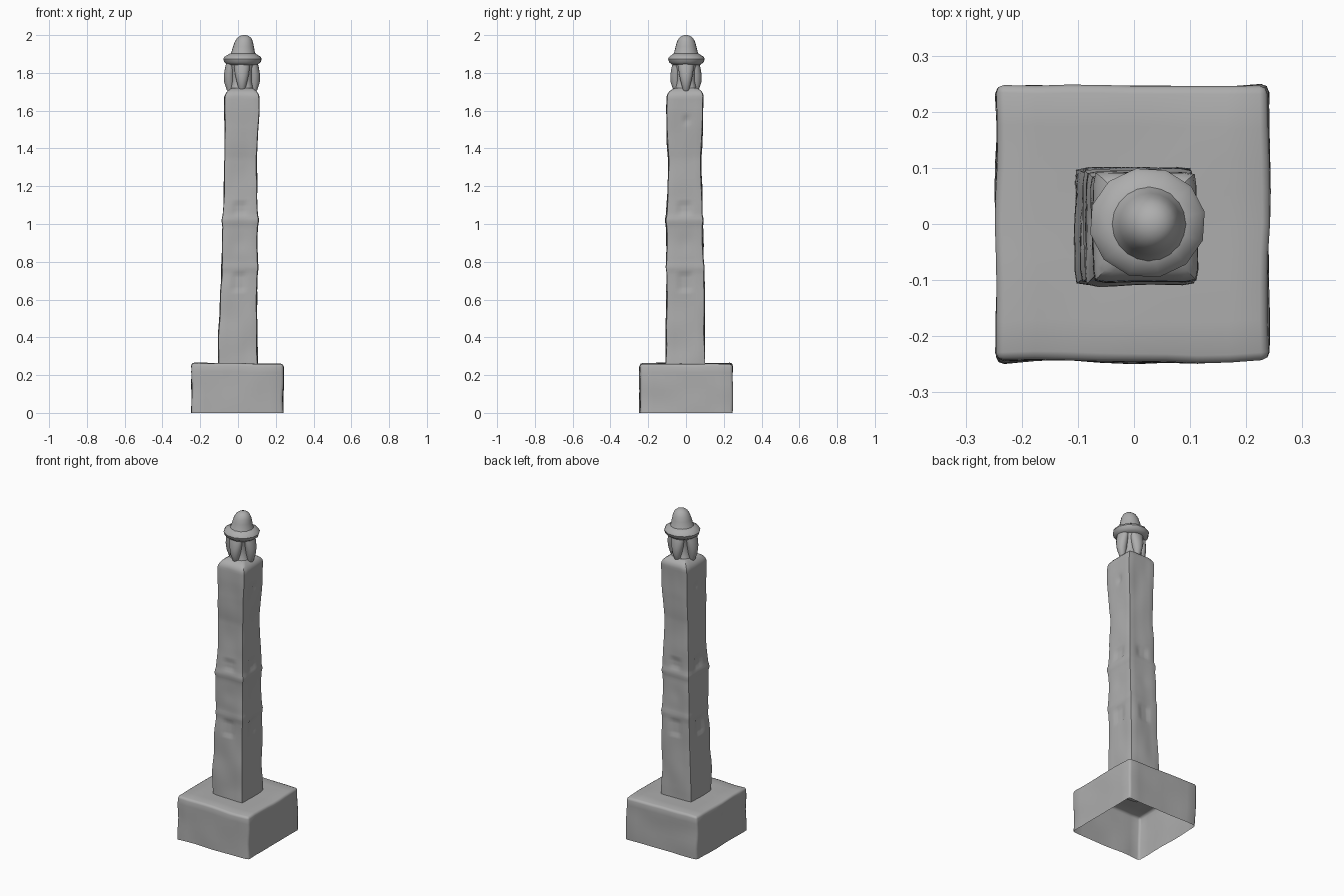
import bpy, bmesh, math
from mathutils import Vector, noise

cube = bpy.data.objects.get("Cube")
if cube:
    bpy.data.objects.remove(cube)

stone = bpy.data.materials.new("grey stone")
stone.use_nodes = True
GREY = (0.42, 0.42, 0.42, 1)
stone.diffuse_color = GREY
stone.node_tree.nodes["Principled BSDF"].inputs["Base Color"].default_value = GREY


def finish(name, bm, angle=40):
    bmesh.ops.recalc_face_normals(bm, faces=bm.faces)
    mesh = bpy.data.meshes.new(name)
    bm.to_mesh(mesh)
    bm.free()
    mesh.materials.append(stone)
    mesh.polygons.foreach_set("use_smooth", [True] * len(mesh.polygons))
    mesh.set_sharp_from_angle(angle=math.radians(angle))
    obj = bpy.data.objects.new(name, mesh)
    bpy.context.collection.objects.link(obj)
    return obj


def loft(rings, n=32, p=2, turn=0.0):
    """Rings are (z, centre x, centre y, half x, half y); p=2 round, large p square."""
    bm = bmesh.new()
    loops = []
    for z, cx, cy, rx, ry in rings:
        loop = []
        for i in range(n):
            a = 2 * math.pi * i / n + turn
            c, s = math.cos(a), math.sin(a)
            r = (abs(c) ** p + abs(s) ** p) ** (-1 / p)
            loop.append(bm.verts.new((cx + rx * r * c, cy + ry * r * s, z)))
        loops.append(loop)
    for lo, hi in zip(loops, loops[1:]):
        for i in range(n):
            j = (i + 1) % n
            bm.faces.new((lo[i], lo[j], hi[j], hi[i]))
    bm.faces.new(loops[0][::-1])
    bm.faces.new(loops[-1])
    return bm


def between(keys, z):
    for a, b in zip(keys, keys[1:]):
        if z <= b[0]:
            t = max(0, (z - a[0]) / (b[0] - a[0]))
            return [u + (v - u) * t for u, v in zip(a, b)]
    return list(keys[-1])


def bump(v, centre, width):
    return math.exp(-((v - centre) / width) ** 2)


def box(v, lo, hi, soft=0.008):
    return max(0, min(1, (v - lo) / soft, (hi - v) / soft))


# Plinth: worn block, open underneath
bm = bmesh.new()
bmesh.ops.create_cube(bm, size=1)
for v in bm.verts:
    v.co = Vector((v.co.x * 0.485, v.co.y * 0.49, (v.co.z + 0.5) * 0.262))
edges = [e for e in bm.edges if max(v.co.z for v in e.verts) > 0.2]
bmesh.ops.bevel(bm, geom=edges, offset=0.014, segments=2, profile=0.5, affect='EDGES')
bmesh.ops.delete(bm, geom=[f for f in bm.faces if f.calc_center_median().z < 0.001],
                 context='FACES')
bmesh.ops.subdivide_edges(bm, edges=[e for e in bm.edges if e.calc_length() > 0.1],
                          cuts=7, use_grid_fill=True)
for v in bm.verts:
    wobble = noise.noise_vector(v.co * 7) * 0.008
    v.co.x += wobble.x - 0.002
    v.co.y += wobble.y
    if v.co.z > 0.01:
        v.co.z += wobble.z * 0.5 - v.co.x * 0.012
finish("plinth", bm, 50)

# Square shaft, leaning in on its right side, with ledges and shallow niches
keys = [(0.25, -0.003, -0.003, 0.106, 0.105),
        (0.5, 0.001, -0.003, 0.100, 0.102),
        (0.75, 0.007, -0.004, 0.095, 0.099),
        (1.0, 0.012, -0.007, 0.093, 0.097),
        (1.35, 0.014, -0.006, 0.084, 0.087),
        (1.5, 0.019, -0.007, 0.088, 0.096),
        (1.6, 0.021, -0.006, 0.092, 0.097),
        (1.68, 0.021, -0.004, 0.091, 0.097),
        (1.7, 0.021, -0.003, 0.083, 0.091),
        (1.72, 0.021, 0.0, 0.055, 0.060)]
heights = [0.25 + i * 0.015 for i in range(99)]
bm = loft([between(keys, z) for z in heights], n=48, p=20, turn=math.pi / 4)
for v in bm.verts:
    z, cx, cy, rx, ry = between(keys, v.co.z)
    u, w = (v.co.x - cx) / rx, (v.co.y - cy) / ry
    on_x = abs(u) > abs(w)
    side = w * ry if on_x else u * rx
    push = 0.005 * (bump(z, 1.02, 0.018) + 0.7 * bump(z, 0.77, 0.018))
    push -= 0.006 * box(z, 0.64, 0.74) * box(side, -0.04, 0.04)
    push -= 0.006 * box(z, 1.05, 1.12) * box(side, -0.04, 0.04)
    push -= 0.004 * bump(z, 0.9, 0.05) * bump(side, 0, 0.04)
    if on_x:
        push -= 0.01 * bump(z, 1.55, 0.02) * bump(side, 0.01, 0.015)
    push += 0.006 * noise.noise(Vector((v.co.x * 9, v.co.y * 9, z * 6)))
    if z < 1.69:
        v.co.x += push * u
        v.co.y += push * w
finish("shaft", bm, 35)

# Core of the lantern head, flaring at the bottom and under the hat
CX = 0.021
finish("head_core", loft([(1.69, CX, 0, 0.070, 0.068), (1.72, CX, 0, 0.058, 0.055),
                          (1.76, CX, 0, 0.052, 0.048), (1.81, CX, 0, 0.055, 0.050),
                          (1.86, CX, 0, 0.070, 0.065)], n=20, p=3))

# Four hanging lobes, one on each side, tapering downwards
lobe_keys = [(1.69, 0.060, 0.006, 0.010), (1.71, 0.064, 0.017, 0.016),
             (1.75, 0.067, 0.027, 0.027), (1.79, 0.067, 0.029, 0.036),
             (1.83, 0.062, 0.027, 0.041), (1.865, 0.056, 0.024, 0.041)]
for name, dx, dy in (("left", 1, 0), ("right", -1, 0), ("back", 0, 1), ("front", 0, -1)):
    rings = []
    for z, out, thick, wide in lobe_keys:
        reach = out if dx else out - 0.013
        rx, ry = (thick, wide) if dx else (wide, thick)
        rings.append((z, CX + dx * reach, dy * reach, rx, ry))
    finish(name + "_lobe", loft(rings, n=16), 55)

# Hat: faceted brim below a rounded crown
hat = [(1.842, 0.024, 0.002, 0.078), (1.856, 0.024, 0.002, 0.098),
       (1.874, 0.024, 0.002, 0.104), (1.886, 0.024, 0.002, 0.097)]
finish("hat_brim", loft([(z, x, y, r, r * 0.95) for z, x, y, r in hat]
                        + [(1.903, 0.025, 0.0, 0.068, 0.066)], n=12, turn=0.2), 45)
crown = [(1.89, 0.026, 0.072), (1.91, 0.027, 0.062), (1.94, 0.029, 0.055),
         (1.965, 0.031, 0.048), (1.985, 0.033, 0.037), (1.996, 0.034, 0.022),
         (2.0, 0.034, 0.008)]
finish("hat_crown", loft([(z, x, 0.0, r, r) for z, x, r in crown], n=20), 60)
